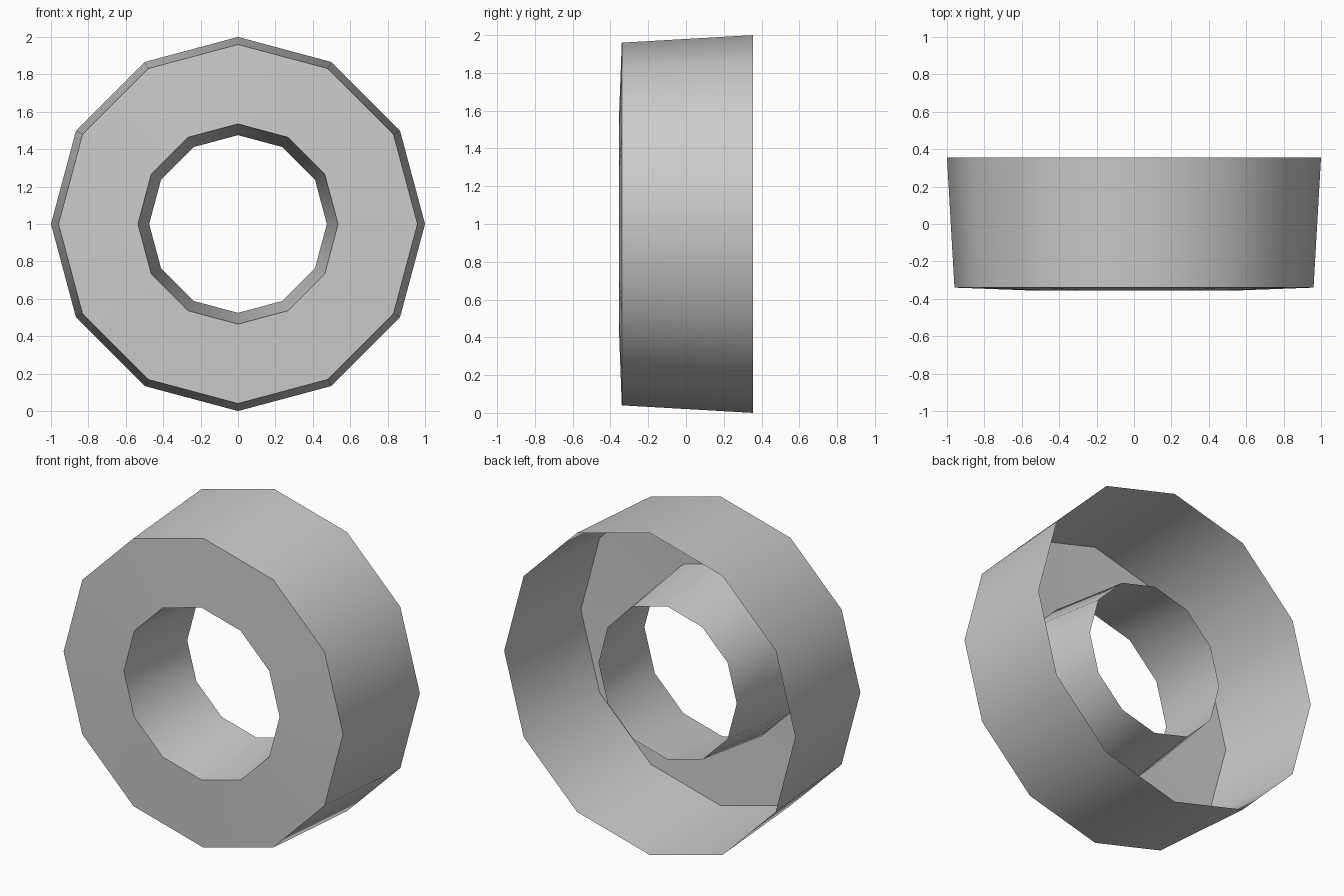
import bpy
import bmesh
from math import cos, sin, tau

SIDES = 12
CENTRE_Z = 1.0

cube = bpy.data.objects.get("Cube")
if cube:
    bpy.data.objects.remove(cube, do_unlink=True)

# One plain grey for the whole ring
grey = bpy.data.materials.new("plain_grey")
grey.use_nodes = True
colour = (0.6, 0.6, 0.6, 1.0)
grey.diffuse_color = colour
grey.node_tree.nodes["Principled BSDF"].inputs["Base Color"].default_value = colour


def ring_band(name, start, end):
    """Open band around the y axis between two (radius, y) circles."""
    bm = bmesh.new()
    loops = []
    for radius, y in (start, end):
        loops.append([
            bm.verts.new((radius * cos(tau * i / SIDES), y,
                          CENTRE_Z + radius * sin(tau * i / SIDES)))
            for i in range(SIDES)])
    a, b = loops
    for i in range(SIDES):
        j = (i + 1) % SIDES
        face = bm.faces.new((a[i], a[j], b[j], b[i]))
        face.smooth = True
    mesh = bpy.data.meshes.new(name)
    bm.to_mesh(mesh)
    bm.free()
    mesh.materials.append(grey)
    obj = bpy.data.objects.new(name, mesh)
    bpy.context.collection.objects.link(obj)
    return obj


# Profile from the back rim, around the front, to the end of the inner tube
back_rim = (1.0, 0.356)
front_rim = (0.96, -0.34)
hole_rim = (0.535, -0.356)
tube_end = (0.475, 0.18)

ring_band("outer_wall", back_rim, front_rim)
ring_band("front_plate", front_rim, hole_rim)
ring_band("inner_tube", hole_rim, tube_end)
